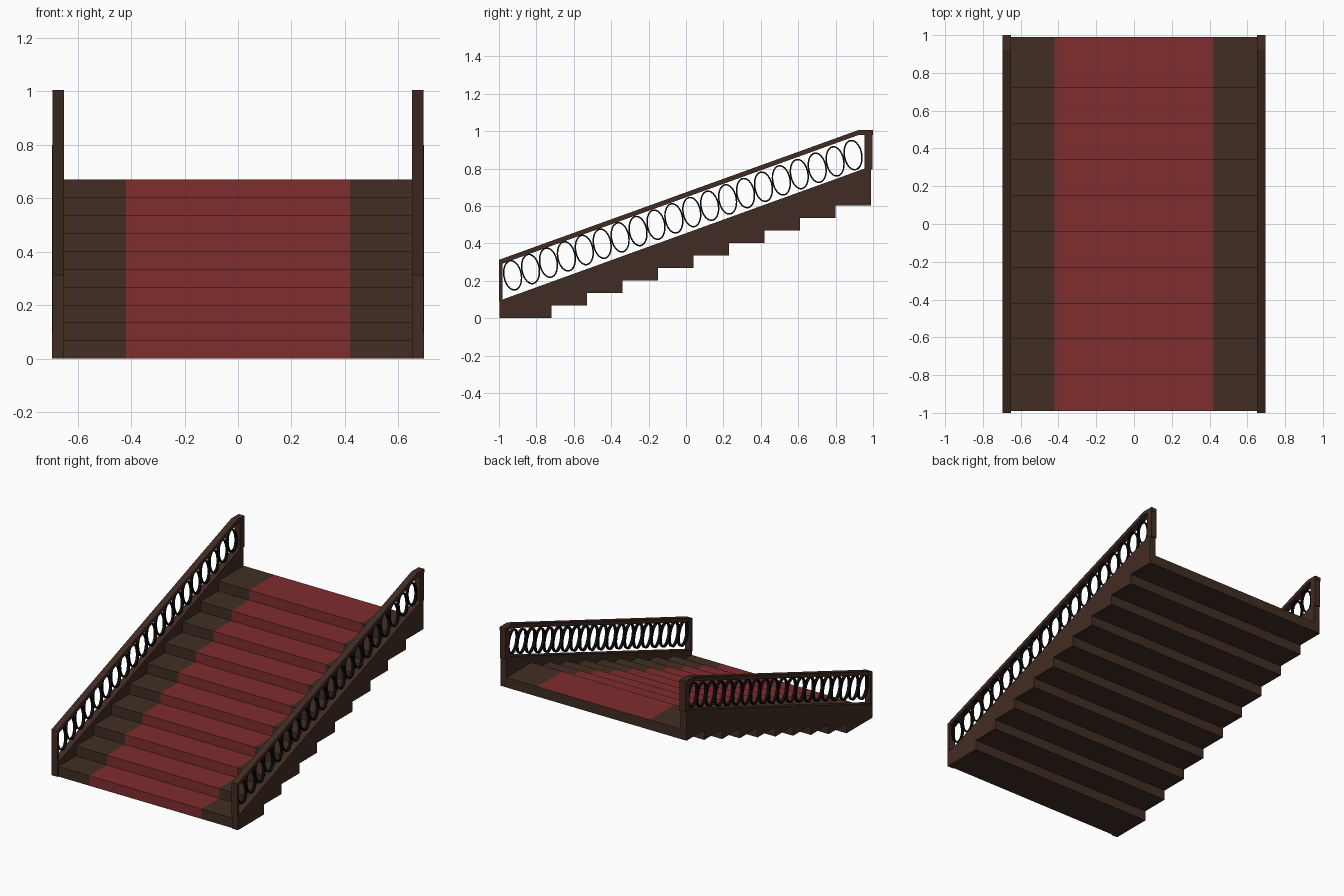
import bpy, bmesh, math

if "Cube" in bpy.data.objects:
    bpy.data.objects.remove(bpy.data.objects["Cube"])


def material(name, col):
    m = bpy.data.materials.new(name)
    m.diffuse_color = (*col, 1)
    m.use_nodes = True
    m.node_tree.nodes["Principled BSDF"].inputs["Base Color"].default_value = m.diffuse_color
    return m


WOOD = material("stair wood", (0.053, 0.027, 0.017))
TRIM = material("railing wood", (0.053, 0.025, 0.017))
RED = material("red carpet", (0.215, 0.026, 0.028))
IRON = material("black iron", (0.004, 0.004, 0.004))

STEPS, RISE, RUN = 10, 0.067, 0.19


def finish(name, bm, mats, mirror=False):
    bmesh.ops.recalc_face_normals(bm, faces=bm.faces)
    me = bpy.data.meshes.new(name)
    bm.to_mesh(me)
    bm.free()
    for m in mats:
        me.materials.append(m)
    ob = bpy.data.objects.new(name, me)
    bpy.context.collection.objects.link(ob)
    if mirror:
        ob.modifiers.new("other_side", 'MIRROR').use_axis[0] = True
    return ob


def extrude_profile(bm, pts, x0, x1):
    # side-view (y, z) profile extruded along x
    f = bm.faces.new([bm.verts.new((x0, y, z)) for y, z in pts])
    r = bmesh.ops.extrude_face_region(bm, geom=[f])
    vs = [g for g in r["geom"] if isinstance(g, bmesh.types.BMVert)]
    bmesh.ops.translate(bm, verts=vs, vec=(x1 - x0, 0, 0))


def underside(y_front, y_back):
    # stepped bottom line from front to back
    pts = [(y_front, 0)]
    for k in range(STEPS - 1):
        y = -0.72 + RUN * k
        pts += [(y, RISE * k), (y, RISE * (k + 1))]
    return pts + [(y_back, RISE * (STEPS - 1))]


# Flight of steps with the carpet cut into treads and risers
top = []
for k in range(STEPS):
    y = -0.99 + RUN * k
    top += [(y, RISE * k), (y, RISE * (k + 1))]
top = top[1:] + [(0.99, RISE * STEPS)]
bm = bmesh.new()
extrude_profile(bm, underside(-0.99, 0.99) + top[::-1], -0.66, 0.66)
for x in (-0.42, 0.42):
    bmesh.ops.bisect_plane(bm, geom=bm.verts[:] + bm.edges[:] + bm.faces[:],
                           plane_co=(x, 0, 0), plane_no=(1, 0, 0))
bmesh.ops.recalc_face_normals(bm, faces=bm.faces)
for f in bm.faces:
    if abs(f.calc_center_median().x) < 0.41 and (f.normal.z > 0.5 or f.normal.y < -0.5):
        f.material_index = 1
finish("steps", bm, [WOOD, RED])

# Side walls with sloped top
bm = bmesh.new()
extrude_profile(bm, underside(-0.997, 0.99) + [(0.99, 0.80), (0.955, 0.80), (-0.98, 0.10), (-0.997, 0.095)],
                0.652, 0.697)
finish("side_walls", bm, [TRIM], True)

# Handrails with a flat end, plus end posts
bm = bmesh.new()
extrude_profile(bm, [(-1, 0.285), (0.925, 0.98), (1.0, 0.98), (1.0, 1.005), (0.92, 1.005), (-1, 0.312)],
                0.652, 0.695)
finish("handrails", bm, [TRIM], True)
bm = bmesh.new()
extrude_profile(bm, [(-1, 0.09), (-0.98, 0.09), (-0.98, 0.30), (-1, 0.30)], 0.652, 0.695)
extrude_profile(bm, [(0.955, 0.795), (0.998, 0.795), (0.998, 0.99), (0.955, 0.99)], 0.652, 0.695)
finish("end_posts", bm, [TRIM], True)

# Row of tilted oval iron rings
bm = bmesh.new()
RINGS, SEG, TILT = 20, 28, math.radians(10)
for i in range(RINGS):
    t = i / (RINGS - 1)
    cy, cz = -0.927 + 1.82 * t, 0.229 + 0.643 * t
    loops = []
    for j in range(SEG):
        a = 2 * math.pi * j / SEG
        ring = []
        for x, d in ((0.664, 0), (0.683, 0), (0.683, -0.008), (0.664, -0.008)):
            u, v = (0.0505 + d) * math.cos(a), (0.083 + d) * math.sin(a)
            ring.append(bm.verts.new((x, cy + u * math.cos(TILT) - v * math.sin(TILT),
                                      cz + u * math.sin(TILT) + v * math.cos(TILT))))
        loops.append(ring)
    for j in range(SEG):
        p, q = loops[j], loops[(j + 1) % SEG]
        for k in range(4):
            n = (k + 1) % 4
            bm.faces.new((p[k], p[n], q[n], q[k]))
finish("oval_balusters", bm, [IRON], True)
